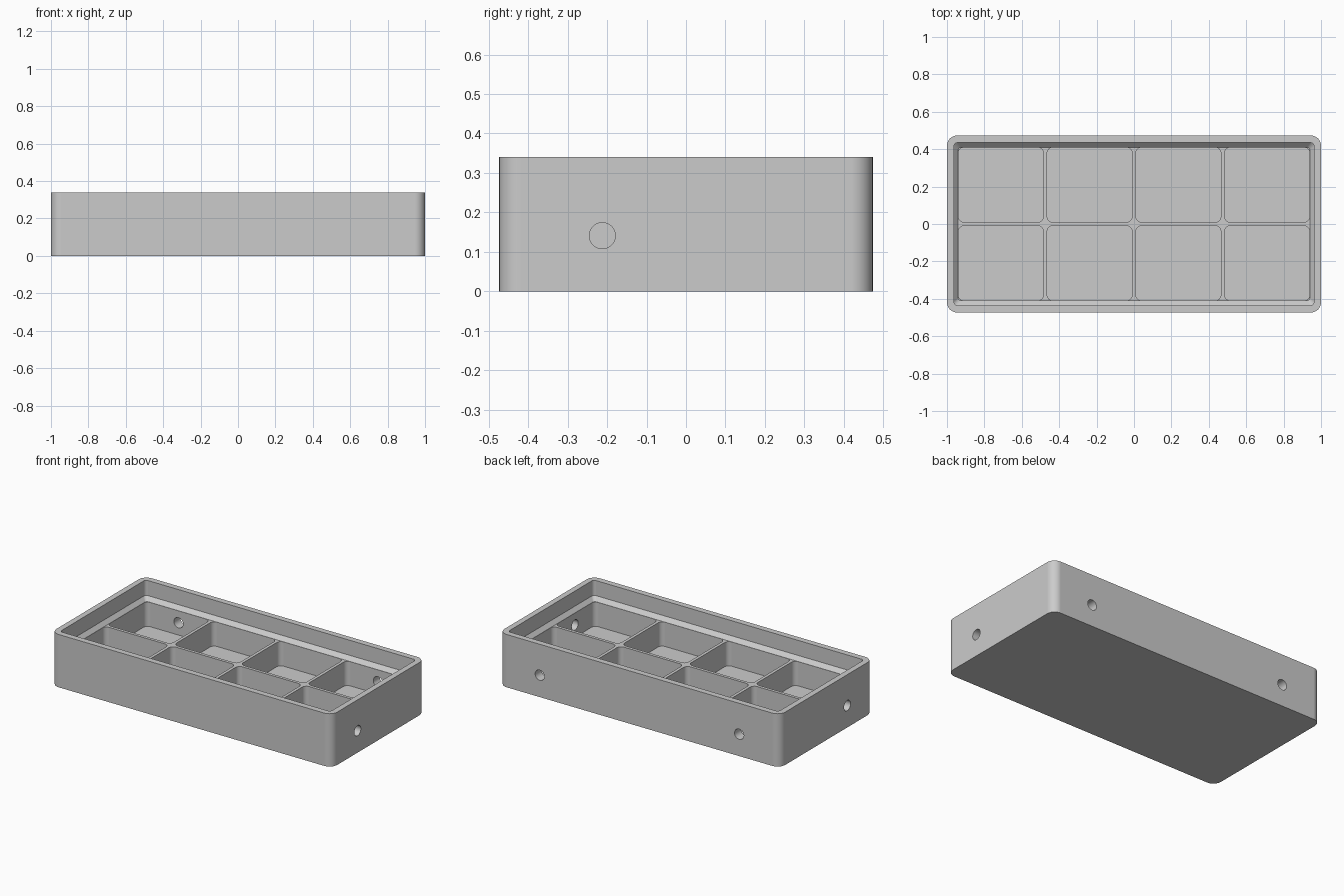
import bpy
import bmesh
import math
from mathutils import Matrix

if "Cube" in bpy.data.objects:
    bpy.data.objects.remove(bpy.data.objects["Cube"])

HALF_X, HALF_Y, HEIGHT = 1.0, 0.4735, 0.34
FLOOR_Z, LEDGE_LOW, LEDGE_HIGH = 0.062, 0.218, 0.243
DIVIDER = 0.018
IN_X, IN_Y = 0.94, 0.41

grey = bpy.data.materials.new("matte grey")
grey.use_nodes = True
grey.diffuse_color = (0.6, 0.6, 0.6, 1)
grey.node_tree.nodes["Principled BSDF"].inputs["Base Color"].default_value = (0.6, 0.6, 0.6, 1)


def rounded_ring(bm, hx, hy, radius, z, cx=0, cy=0, steps=8):
    """One horizontal rounded rectangle of vertices."""
    ring = []
    for quarter, (sx, sy) in enumerate([(1, 1), (-1, 1), (-1, -1), (1, -1)]):
        for i in range(steps + 1):
            a = (quarter + i / steps) * math.pi / 2
            ring.append(bm.verts.new((cx + sx * (hx - radius) + radius * math.cos(a),
                                      cy + sy * (hy - radius) + radius * math.sin(a), z)))
    return ring


def loft(bm, rings):
    """Closed solid through stacked rings."""
    bm.faces.new(list(reversed(rings[0])))
    for low, high in zip(rings, rings[1:]):
        n = len(low)
        for i in range(n):
            j = (i + 1) % n
            bm.faces.new((low[i], low[j], high[j], high[i]))
    bm.faces.new(rings[-1])


def make_object(name, bm):
    mesh = bpy.data.meshes.new(name)
    bm.to_mesh(mesh)
    bm.free()
    mesh.materials.append(grey)
    obj = bpy.data.objects.new(name, mesh)
    bpy.context.scene.collection.objects.link(obj)
    return obj


def cut(target, cutter):
    """Subtract the cutter, then remove it."""
    cutter.hide_render = True
    mod = target.modifiers.new("cut", "BOOLEAN")
    mod.operation = "DIFFERENCE"
    mod.solver = "EXACT"
    mod.object = cutter
    bpy.context.view_layer.objects.active = target
    bpy.ops.object.modifier_apply(modifier=mod.name)
    bpy.data.objects.remove(cutter)


# Outer block with rounded upright corners
bm = bmesh.new()
loft(bm, [rounded_ring(bm, HALF_X, HALF_Y, 0.055, z) for z in (0, HEIGHT)])
box = make_object("compartment_box", bm)

# Lid recess with a sloped ledge around it
bm = bmesh.new()
loft(bm, [rounded_ring(bm, IN_X, IN_Y, 0.015, LEDGE_LOW),
          rounded_ring(bm, 0.963, 0.435, 0.02, LEDGE_HIGH),
          rounded_ring(bm, 0.963, 0.435, 0.02, HEIGHT + 0.1)])
cut(box, make_object("recess_cutter", bm))

# Two rows of four compartments
cell_x = (2 * IN_X - 3 * DIVIDER) / 4
cell_y = (2 * IN_Y - DIVIDER) / 2
bm = bmesh.new()
for col in range(4):
    for row in range(2):
        cx = (col - 1.5) * (cell_x + DIVIDER)
        cy = (row - 0.5) * (cell_y + DIVIDER)
        loft(bm, [rounded_ring(bm, cell_x / 2 - 0.001, cell_y / 2 - 0.001, 0.03, z, cx, cy)
                  for z in (FLOOR_Z, LEDGE_LOW + 0.015)])
cut(box, make_object("compartment_cutter", bm))

# Round holes: one through each end, two through the back
bm = bmesh.new()
for side in (-1, 1):
    for place, axis in (((side * 0.97, -0.212, 0.141), "Y"),
                        ((side * 0.71, 0.442, 0.141), "X")):
        bmesh.ops.create_cone(bm, cap_ends=True, segments=32, radius1=0.033, radius2=0.033,
                              depth=0.16, matrix=Matrix.Translation(place)
                              @ Matrix.Rotation(math.pi / 2, 4, axis))
cut(box, make_object("hole_cutter", bm))

# Smooth the rounded corners, keep the edges crisp and the walls flat
bpy.ops.object.select_all(action="DESELECT")
box.select_set(True)
bpy.context.view_layer.objects.active = box
bpy.ops.object.shade_smooth_by_angle(angle=math.radians(30))
flat_walls = box.modifiers.new("flat walls", "WEIGHTED_NORMAL")
flat_walls.keep_sharp = True
flat_walls.weight = 100
